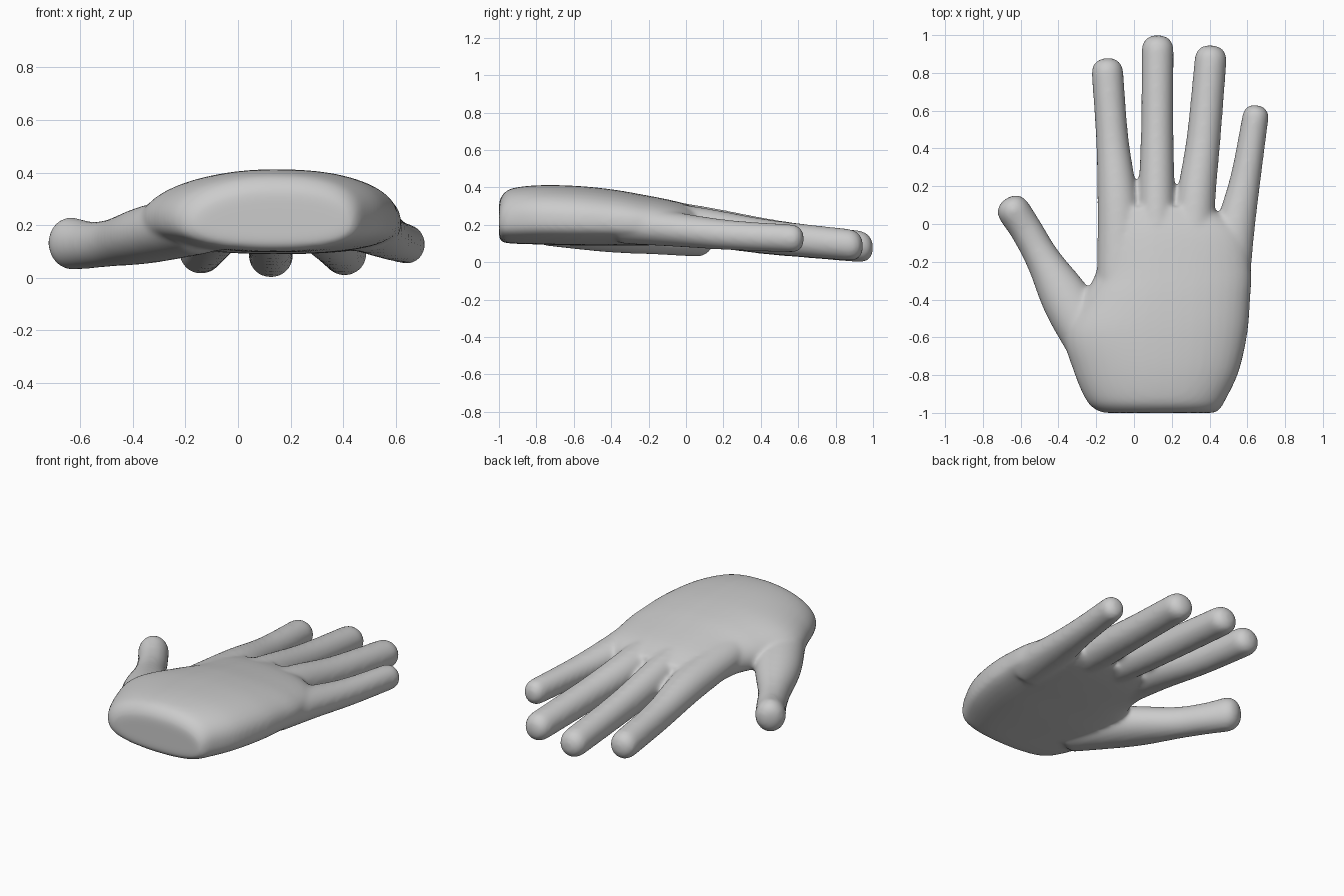
import bpy, bmesh, math
from mathutils import Vector

cube = bpy.data.objects.get("Cube")
if cube:
    bpy.data.objects.remove(cube)

skin = bpy.data.materials.new("plain_grey")
skin.use_nodes = True
GREY = (0.6, 0.6, 0.6, 1)
skin.diffuse_color = GREY
skin.node_tree.nodes["Principled BSDF"].inputs["Base Color"].default_value = GREY


def spline(rows, steps=8):
    """Smooth curve through rows of numbers."""
    rows = [Vector(r) for r in rows]
    out = []
    for i in range(len(rows) - 1):
        a, b = rows[max(i - 1, 0)], rows[i]
        c, d = rows[i + 1], rows[min(i + 2, len(rows) - 1)]
        for s in range(steps):
            t = s / steps
            out.append(b + (c - a) * (t / 2) + (a * 2 - b * 5 + c * 4 - d) * (t * t / 2)
                       + (b * 3 - a - c * 3 + d) * (t ** 3 / 2))
    return out + [rows[-1]]


def power(v, n):
    return math.copysign(abs(v) ** (2 / n), v)


def loft(bm, rings):
    """Skin a list of rings and close both ends."""
    loops = [[bm.verts.new(p) for p in ring] for ring in rings]
    n = len(loops[0])
    for a, b in zip(loops, loops[1:]):
        for i in range(n):
            j = (i + 1) % n
            bm.faces.new((a[i], a[j], b[j], b[i]))
    bm.faces.new(loops[0])
    bm.faces.new(loops[-1])


ANGLES = [math.tau * i / 40 for i in range(40)]


def palm(bm, rows, peak):
    """Arched sections along y: y, left edge, right edge, bottom, top."""
    rings = []
    for y, x0, x1, z0, z1 in spline(rows):
        mid = z0 + 0.4 * (z1 - z0)
        ring = []
        for a in ANGLES:
            c, s = math.cos(a), math.sin(a)
            n = 2.5 if c > 0 else 2.0
            w = x1 - peak if c > 0 else peak - x0
            h = z1 - mid if s > 0 else mid - z0
            ring.append((peak + w * power(c, n), y, mid + h * power(s, n if s > 0 else 2.8)))
        rings.append(ring)
    loft(bm, rings)


def finger(bm, rows):
    """Oval tube with a round tip: x, y, z, half width, half height."""
    path = spline(rows)
    rings = []

    def ring(center, along, w, h):
        side = Vector((along.y, -along.x, 0)).normalized()
        rings.append([center + side * (w * math.cos(a)) + Vector((0, 0, h * math.sin(a)))
                      for a in ANGLES])

    for i, p in enumerate(path):
        along = (path[min(i + 1, len(path) - 1)] - path[max(i - 1, 0)])
        along = Vector(along[:3]).normalized()
        ring(Vector(p[:3]), along, p[3], p[4])
    end = path[-1]
    for k in range(1, 9):
        t = math.pi / 2 * k / 8.2
        r = power(math.cos(t), 2.4)
        ring(Vector(end[:3]) + along * (end[3] * power(math.sin(t), 2.4)),
             along, end[3] * r, end[4] * r)
    loft(bm, rings)


bm = bmesh.new()

# Palm, from wrist to knuckles
palm(bm, [
    (-1.00, -0.15, 0.42, 0.14, 0.31),
    (-0.985, -0.20, 0.45, 0.11, 0.355),
    (-0.93, -0.255, 0.485, 0.10, 0.395),
    (-0.78, -0.32, 0.555, 0.095, 0.412),
    (-0.58, -0.37, 0.60, 0.09, 0.408),
    (-0.40, -0.28, 0.615, 0.09, 0.39),
    (-0.25, -0.20, 0.62, 0.09, 0.365),
    (-0.05, -0.18, 0.58, 0.095, 0.325),
    (0.09, -0.16, 0.40, 0.11, 0.28)], 0.13)

# Index, middle, ring and little fingers
for rows in (
    [(-0.07, -0.30, 0.23, 0.125, 0.10), (-0.085, 0.10, 0.185, 0.108, 0.10),
     (-0.115, 0.45, 0.13, 0.086, 0.09), (-0.14, 0.795, 0.10, 0.084, 0.085)],
    [(0.12, -0.30, 0.25, 0.11, 0.11), (0.12, 0.10, 0.19, 0.098, 0.108),
     (0.123, 0.50, 0.13, 0.086, 0.093), (0.125, 0.915, 0.086, 0.085, 0.085)],
    [(0.30, -0.30, 0.24, 0.125, 0.11), (0.325, 0.10, 0.187, 0.105, 0.103),
     (0.368, 0.45, 0.135, 0.09, 0.092), (0.405, 0.862, 0.094, 0.085, 0.085)],
    [(0.48, -0.35, 0.21, 0.13, 0.11), (0.53, -0.05, 0.175, 0.107, 0.092),
     (0.59, 0.24, 0.145, 0.081, 0.08), (0.642, 0.56, 0.128, 0.07, 0.075)],
):
    finger(bm, rows)

# Thumb
finger(bm, [
    (-0.14, -0.76, 0.21, 0.14, 0.12), (-0.34, -0.43, 0.165, 0.135, 0.11),
    (-0.48, -0.19, 0.133, 0.093, 0.09), (-0.565, -0.04, 0.125, 0.086, 0.09),
    (-0.63, 0.06, 0.13, 0.088, 0.10)])

bmesh.ops.recalc_face_normals(bm, faces=bm.faces)
mesh = bpy.data.meshes.new("hand")
bm.to_mesh(mesh)
bm.free()
hand = bpy.data.objects.new("hand", mesh)
bpy.context.collection.objects.link(hand)
mesh.materials.append(skin)

# Fuse the parts into one skin and soften the joins
remesh = hand.modifiers.new("fuse", 'REMESH')
remesh.mode = 'VOXEL'
remesh.voxel_size = 0.012
remesh.use_smooth_shade = True
soften = hand.modifiers.new("soften", 'SMOOTH')
soften.factor = 0.5
soften.iterations = 14
